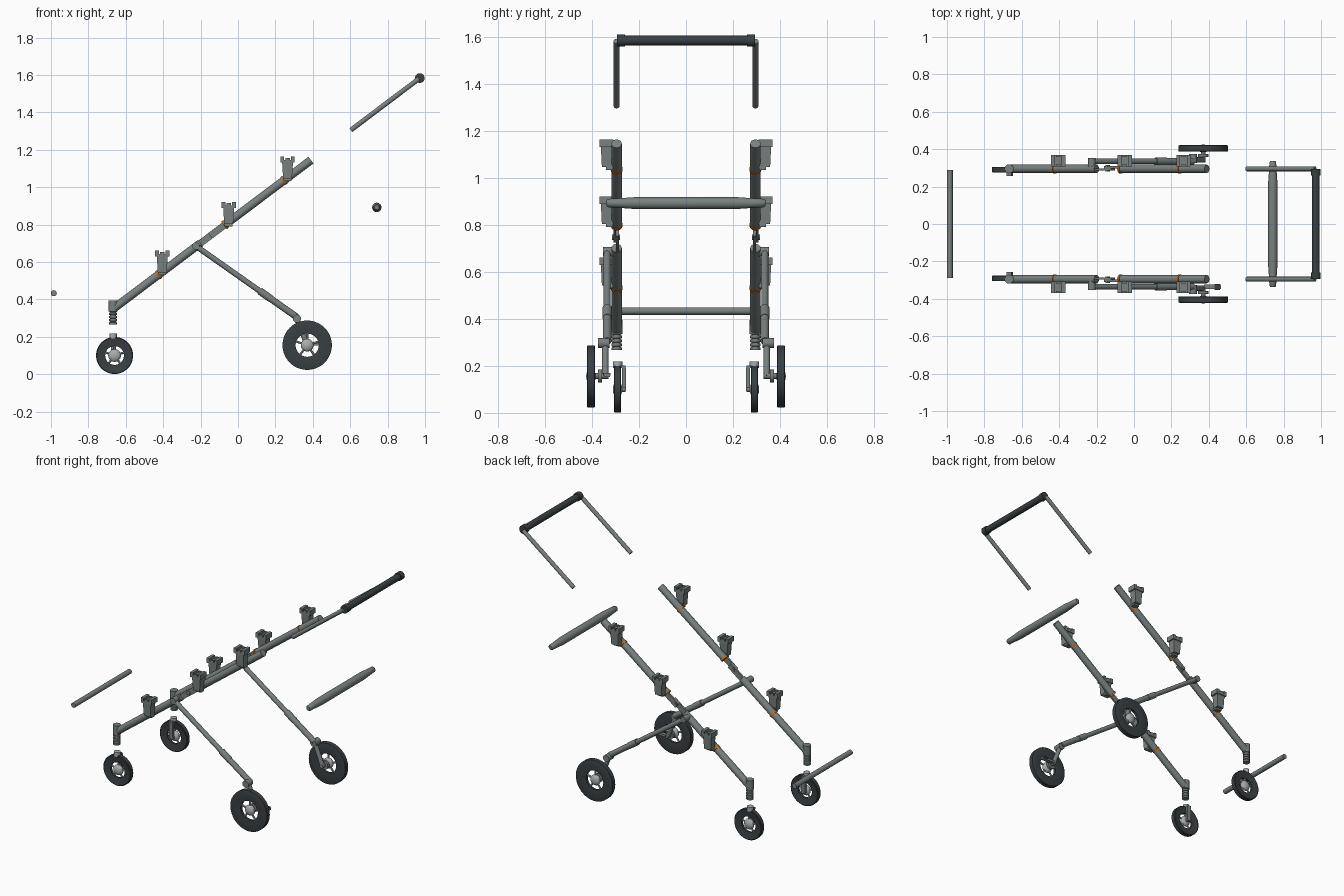
import bpy, bmesh, math
from mathutils import Vector, Matrix

cube = bpy.data.objects.get("Cube")
if cube:
    bpy.data.objects.remove(cube, do_unlink=True)


def material(name, rgb):
    m = bpy.data.materials.new(name)
    m.use_nodes = True
    m.diffuse_color = (*rgb, 1)
    m.node_tree.nodes["Principled BSDF"].inputs["Base Color"].default_value = (*rgb, 1)
    return m


METAL = material("grey green metal", (0.19, 0.22, 0.215))
RUBBER = material("dark rubber", (0.04, 0.05, 0.055))
HUB = material("light grey hub", (0.4, 0.42, 0.42))
ORANGE = material("orange clip", (0.5, 0.15, 0.02))


def finish(bm, name, mat, smooth=True):
    bmesh.ops.recalc_face_normals(bm, faces=bm.faces)
    mesh = bpy.data.meshes.new(name)
    bm.to_mesh(mesh)
    bm.free()
    mesh.materials.append(mat)
    ob = bpy.data.objects.new(name, mesh)
    bpy.context.collection.objects.link(ob)
    if smooth:
        bpy.ops.object.select_all(action="DESELECT")
        ob.select_set(True)
        bpy.context.view_layer.objects.active = ob
        bpy.ops.object.shade_smooth_by_angle(angle=math.radians(35))
    return ob


def lathe(name, profile, start, axis, mat, closed=False, sides=32):
    """Spin (radius, height) points about an axis through start."""
    bm = bmesh.new()
    turn = Vector((0, 0, 1)).rotation_difference(Vector(axis)).to_matrix()
    rings = []
    for r, h in profile:
        rings.append([bm.verts.new(Vector(start) + turn @ Vector(
            (r * math.cos(a), r * math.sin(a), h)))
            for a in (math.tau * i / sides for i in range(sides))])
    pairs = list(zip(rings, rings[1:]))
    if closed:
        pairs.append((rings[-1], rings[0]))
    else:
        bm.faces.new(rings[0])
        bm.faces.new(rings[-1])
    for a, b in pairs:
        for i in range(sides):
            j = (i + 1) % sides
            bm.faces.new((a[i], a[j], b[j], b[i]))
    return finish(bm, name, mat)


def tube(name, a, b, r, mat=METAL, sides=24):
    d = Vector(b) - Vector(a)
    return lathe(name, [(r, 0), (r, d.length)], a, d.normalized(), mat, sides=sides)


def ball(name, centre, r, mat, squash=1):
    bm = bmesh.new()
    bmesh.ops.create_uvsphere(bm, u_segments=24, v_segments=14, radius=r)
    bmesh.ops.scale(bm, vec=(1, squash, 1), verts=bm.verts)
    bmesh.ops.translate(bm, vec=centre, verts=bm.verts)
    return finish(bm, name, mat)


def box(name, centre, size, mat=METAL, tilt=0, taper=1):
    bm = bmesh.new()
    bmesh.ops.create_cube(bm, size=1)
    for v in bm.verts:
        if v.co.z < 0:
            v.co.x *= taper
            v.co.y *= taper
    bmesh.ops.scale(bm, vec=size, verts=bm.verts)
    bmesh.ops.rotate(bm, matrix=Matrix.Rotation(-tilt, 3, "Y"), verts=bm.verts)
    bmesh.ops.translate(bm, vec=centre, verts=bm.verts)
    return finish(bm, name, mat, False)


# Sloping frame rail: a point on it for a given x
SLOPE = 0.752
TILT = math.atan(SLOPE)
ALONG = Vector((math.cos(TILT), 0, math.sin(TILT)))


def rail(x, y):
    return Vector((x, y, 0.355 + (x + 0.66) * SLOPE))


def wheel(name, x, y, z, r, r_in, width):
    h = width / 2
    lathe(name + "_tyre", [(r_in, -h * 0.5), (r * 0.96, -h), (r, -h * 0.85), (r, h * 0.85),
                           (r * 0.96, h), (r_in, h * 0.5)],
          (x, y, z), (0, 1, 0), RUBBER, closed=True, sides=48)
    ball(name + "_hub", (x, y, z), 0.034, HUB, 0.6)
    for i in range(5):
        a = math.tau * i / 5 + 0.3
        d = Vector((math.cos(a), 0, math.sin(a)))
        c = Vector((x, y, z))
        tube(f"{name}_spoke_{i + 1}", c + d * 0.02, c + d * (r_in + 0.004), 0.006, HUB, 8)


def bracket(name, x, y, top, side):
    """Socket with a square rim, clipped onto the rail."""
    box(name + "_body", (x, y, top - 0.073), (0.058, 0.048, 0.09), taper=0.82)
    box(name + "_foot", (x, y - side * 0.012, top - 0.115), (0.042, 0.03, 0.03))
    # Rim with a recessed middle
    box(name + "_rim_base", (x, y, top - 0.025), (0.076, 0.06, 0.014))
    for s in (-1, 1):
        box(name + "_rim_end", (x + s * 0.028, y, top - 0.011), (0.02, 0.06, 0.022))
    for s in (-1, 1):
        box(name + "_rim_edge", (x, y + s * 0.025, top - 0.014), (0.024, 0.01, 0.016))


for side, tag in ((-1, "front"), (1, "back")):
    y = side * 0.295
    # Rails with the flat hinge plates between them
    tube(f"{tag}_lower_rail", rail(-0.66, y), rail(-0.2, y), 0.022)
    tube(f"{tag}_upper_rail", rail(-0.075, y), rail(0.39, y), 0.022)
    box(f"{tag}_hinge_plate_inner", rail(-0.165, y - side * 0.004), (0.13, 0.012, 0.036), tilt=TILT)
    box(f"{tag}_hinge_plate_outer", rail(-0.105, y + side * 0.008), (0.11, 0.012, 0.036), tilt=TILT)
    tube(f"{tag}_hinge_pin", rail(-0.14, y - side * 0.015), rail(-0.14, y + side * 0.02), 0.012)

    # Sockets and their orange clips
    for i, (x, top) in enumerate(((-0.405, 0.66), (-0.05, 0.92), (0.265, 1.163))):
        bracket(f"{tag}_socket_{i + 1}", x, side * 0.338, top, side)
        p = rail(x - 0.02, y)
        tube(f"{tag}_clip_{i + 1}", p - ALONG * 0.006, p + ALONG * 0.006, 0.025, ORANGE)

    # Rear leg, sleeve and dropout
    ly = side * 0.335
    a, b = Vector((-0.225, ly, 0.685)), Vector((0.315, ly, 0.305))
    tube(f"{tag}_rear_leg", a, b, 0.015)
    tube(f"{tag}_rear_leg_lower", a.lerp(b, 0.73), b, 0.018)
    tube(f"{tag}_rear_leg_sleeve", a.lerp(b, 0.63), a.lerp(b, 0.74), 0.02)
    tube(f"{tag}_leg_pivot", (-0.225, y, 0.685), (-0.225, side * 0.352, 0.685), 0.02)
    tube(f"{tag}_leg_joint", (0.315, side * 0.325, 0.297), (0.315, side * 0.374, 0.297), 0.022)
    tube(f"{tag}_axle_strut", (0.315, side * 0.343, 0.295), (0.37, side * 0.343, 0.155), 0.014)
    tube(f"{tag}_axle", (0.37, side * 0.33, 0.157), (0.37, side * 0.41, 0.157), 0.012)
    tube(f"{tag}_axle_collar", (0.37, side * 0.357, 0.157), (0.37, side * 0.375, 0.157), 0.028)
    wheel(f"{tag}_rear_wheel", 0.37, side * 0.404, 0.155, 0.132, 0.062, 0.035)

    # Ribbed caster post under the rail elbow
    post = [(0.024, 0.395), (0.024, 0.335)]
    for i in range(4):
        z = 0.333 - i * 0.017
        post += [(0.017, z), (0.017, z - 0.004), (0.022, z - 0.005), (0.022, z - 0.015)]
    lathe(f"{tag}_caster_post", post, (-0.668, y, 0), (0, 0, 1), METAL)

    # Front caster
    cy = side * 0.291
    wheel(f"{tag}_caster_wheel", -0.66, cy, 0.1, 0.099, 0.05, 0.03)
    tube(f"{tag}_caster_cap", (-0.668, cy, 0.19), (-0.668, cy, 0.218), 0.02, HUB)
    box(f"{tag}_caster_arm", (-0.665, side * 0.264, 0.143), (0.028, 0.016, 0.1))
    box(f"{tag}_caster_yoke", (-0.668, side * 0.274, 0.196), (0.028, 0.034, 0.012))
    tube(f"{tag}_caster_axle", (-0.66, side * 0.257, 0.1), (-0.66, cy, 0.1), 0.012)

    # Push handle arm and grip collar
    tube(f"{tag}_handle_arm", (0.603, y, 1.305), (0.968, y, 1.58), 0.013)
    tube(f"{tag}_grip_collar", (0.972, side * 0.26, 1.583), (0.972, side * 0.294, 1.583), 0.026, RUBBER)

# Brake lever, one side only
box("brake_lever", (0.42, -0.336, 0.16), (0.09, 0.024, 0.014))
box("brake_pedal", (0.445, -0.336, 0.164), (0.03, 0.032, 0.012), RUBBER)

# Loose bars across the frame
tube("grip", (0.972, -0.265, 1.583), (0.972, 0.265, 1.583), 0.021, RUBBER)
tube("foot_bar", (-0.985, -0.29, 0.433), (-0.985, 0.29, 0.433), 0.016)
half = [(0.012, 0.338), (0.018, 0.33), (0.02, 0.29), (0.025, 0.22)]
lathe("bumper_bar", [(r, -h) for r, h in half] + [(r, h) for r, h in half[::-1]],
      (0.742, 0, 0.892), (0, 1, 0), METAL)
